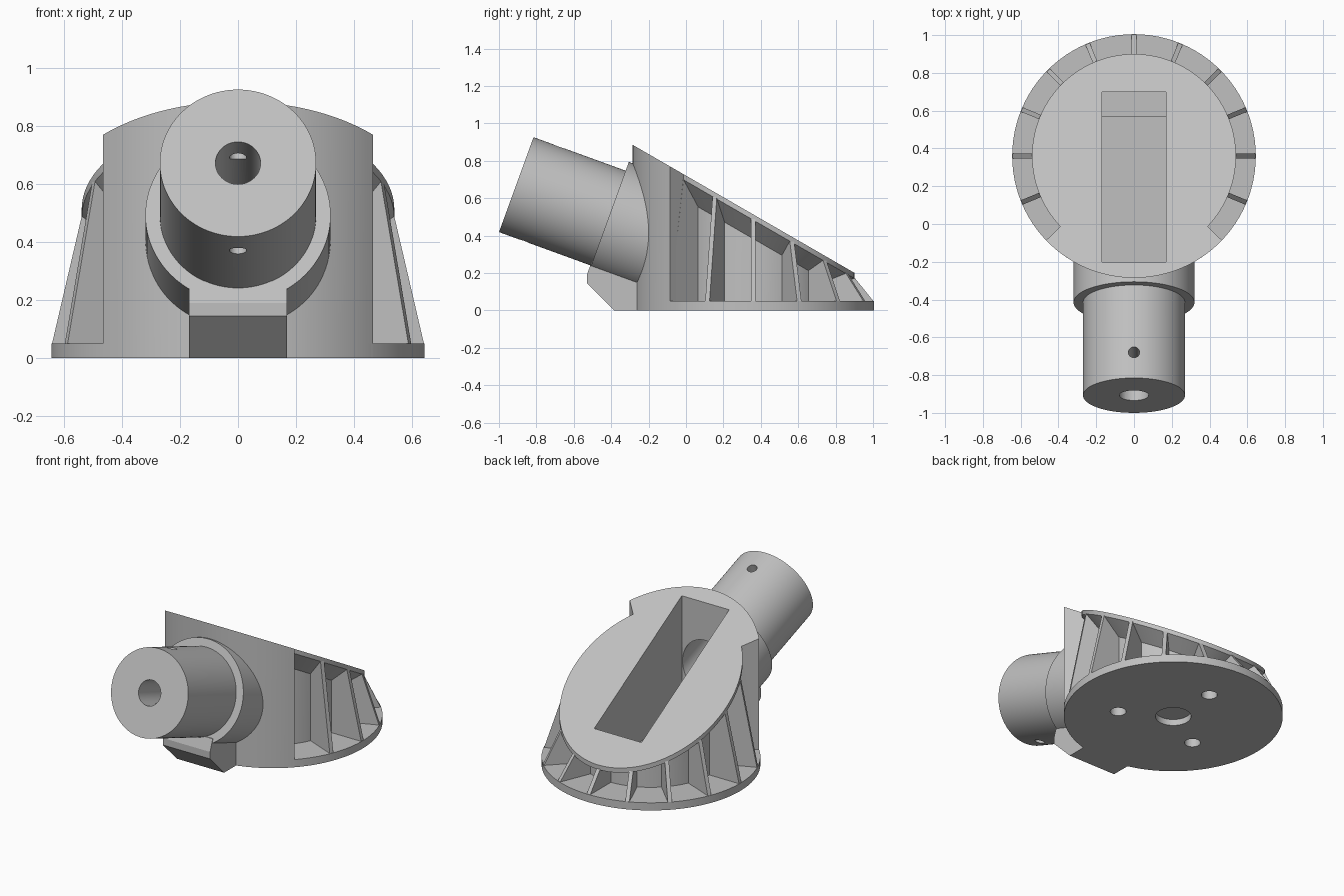
import bpy, bmesh
from math import sin, cos, radians, pi
from mathutils import Vector

if "Cube" in bpy.data.objects:
    bpy.data.objects.remove(bpy.data.objects["Cube"])

CY = 0.36                  # centre of the round base
R_BASE, R_RIM, R_CORE = 0.645, 0.54, 0.43
BASE_H = 0.05
SEGS = 96

grey = bpy.data.materials.new("plain_grey")
grey.use_nodes = True
grey.diffuse_color = (0.53, 0.53, 0.53, 1)
grey.node_tree.nodes["Principled BSDF"].inputs["Base Color"].default_value = grey.diffuse_color


def slope(y):
    """Height of the slanted top at depth y."""
    return 0.885 - 0.577 * (y + 0.285)


def loft(name, loops):
    """Solid skinned through matching loops of points, with capped ends."""
    bm = bmesh.new()
    rows = [[bm.verts.new(p) for p in loop] for loop in loops]
    n = len(rows[0])
    for a, b in zip(rows, rows[1:]):
        for i in range(n):
            j = (i + 1) % n
            bm.faces.new((a[i], a[j], b[j], b[i]))
    bm.faces.new(rows[0])
    bm.faces.new(rows[-1])
    bmesh.ops.recalc_face_normals(bm, faces=bm.faces)
    mesh = bpy.data.meshes.new(name)
    bm.to_mesh(mesh)
    bm.free()
    mesh.materials.append(grey)
    ob = bpy.data.objects.new(name, mesh)
    bpy.context.collection.objects.link(ob)
    return ob


def ring(r, height, x=0, y=CY, segs=SEGS):
    """Circle in plan; height is a number or a function of y."""
    pts = []
    for i in range(segs):
        a = 2 * pi * i / segs
        py = y + r * sin(a)
        pts.append((x + r * cos(a), py, height(py) if callable(height) else height))
    return pts


def post(name, r, z0, z1, x=0, y=CY, segs=SEGS):
    return loft(name, [ring(r, z0, x, y, segs), ring(r, z1, x, y, segs)])


def box(name, x, y0, y1, z0, z1):
    return loft(name, [[(-x, y0, z), (x, y0, z), (x, y1, z), (-x, y1, z)] for z in (z0, z1)])


# Tilted frame of the socket tube
TILT = radians(20)
AXIS = Vector((0, cos(TILT), -sin(TILT)))
UP = Vector((0, sin(TILT), cos(TILT)))
SIDE = Vector((1, 0, 0))
MOUTH = Vector((0, -0.9075, 0.6725))


def rod(name, r, start, end, axis=AXIS, u=SIDE, v=UP, origin=MOUTH, segs=SEGS):
    return loft(name, [[origin + axis * d + r * (u * cos(2 * pi * i / segs) + v * sin(2 * pi * i / segs))
                        for i in range(segs)] for d in (start, end)])


def cut(ob, cutters):
    """Subtract the cutters and bake the outcome."""
    for c in cutters:
        mod = ob.modifiers.new("cut", "BOOLEAN")
        mod.operation, mod.solver, mod.object = "DIFFERENCE", "EXACT", c
    bpy.context.view_layer.update()
    baked = bpy.data.meshes.new_from_object(ob.evaluated_get(bpy.context.evaluated_depsgraph_get()))
    ob.modifiers.clear()
    ob.data = baked


# Base disc, and core flaring out to the slanted rim
base = post("base_disc", R_BASE, 0, BASE_H)
core = loft("core_and_rim", [
    ring(R_CORE, BASE_H - 0.01),
    ring(R_CORE, lambda y: slope(y) - 0.13),
    ring(R_RIM, lambda y: slope(y) - 0.03),
    ring(R_RIM, slope)])

# Full-height front wall, a quarter sector
arc = [radians(-136.2 + 92.4 * i / 32) for i in range(33)]
plan = [(0, CY)] + [(R_BASE * cos(a), CY + R_BASE * sin(a)) for a in arc]
front = loft("front_wall", [[(x, y, 0) for x, y in plan], [(x, y, slope(y)) for x, y in plan]])

# Radial ribs
ribs = []
for k in range(13):
    a = radians(-45 + 22.5 * k)
    out, across = Vector((cos(a), sin(a), 0)), Vector((-sin(a), cos(a), 0)) * 0.0125
    top = slope(CY + R_RIM * out.y) - 0.025
    inner = slope(CY + (R_CORE - 0.03) * out.y) - 0.1
    shape = [(R_CORE - 0.03, BASE_H - 0.01), (R_BASE - 0.003, BASE_H - 0.01),
             (R_BASE - 0.003, BASE_H), (R_RIM, top), (R_CORE - 0.03, inner)]
    ribs.append(loft(f"rib_{k + 1}", [[Vector((0, CY, z)) + out * r + across * s for r, z in shape]
                                      for s in (-1, 1)]))

# Socket tube, collar and the block under it
tube = rod("socket_tube", 0.27, 0, 0.75)
collar = rod("collar", 0.32, 0.524, 0.80)
side = [(-0.385, 0), (-0.53, 0.145), (-0.53, 0.19), (-0.503, 0.265), (-0.22, 0.265), (-0.22, 0)]
block = loft("support_block", [[(x, y, z) for y, z in side] for x in (-0.17, 0.17)])

# Cutters
slot = box("slot_cutter", 0.17, -0.2, 0.57, BASE_H, 1.2)
ledge = box("ledge_cutter", 0.17, 0.5, 0.70, 0.24, 1.2)
bore = rod("bore_cutter", 0.078, -0.1, 0.8, segs=48)
wide_bore = rod("wide_bore_cutter", 0.165, 0.5, 0.85, segs=64)
pin = rod("pin_cutter", 0.03, -0.5, 0.5, axis=UP, u=SIDE, v=AXIS, origin=MOUTH + AXIS * 0.145, segs=32)
drain = post("drain_cutter", 0.105, -0.1, 0.2, segs=48)
screws = [post("screw_cutter", 0.047, -0.1, 0.12, 0.33 * cos(radians(a)), CY + 0.33 * sin(radians(a)), 32)
          for a in (90, 210, 330)]

cut(base, [drain] + screws)
cut(core, [slot, ledge] + screws)
cut(front, [slot, wide_bore, drain] + screws)
cut(tube, [bore, wide_bore, pin, slot])
cut(collar, [wide_bore, bore, slot])

for c in [slot, ledge, bore, wide_bore, pin, drain] + screws:
    bpy.data.objects.remove(c)

# Smooth round walls, crisp edges
bpy.ops.object.select_all(action="DESELECT")
for ob in [base, core, front, tube, collar]:
    ob.select_set(True)
    bpy.context.view_layer.objects.active = ob
bpy.ops.object.shade_smooth_by_angle(angle=radians(25))
